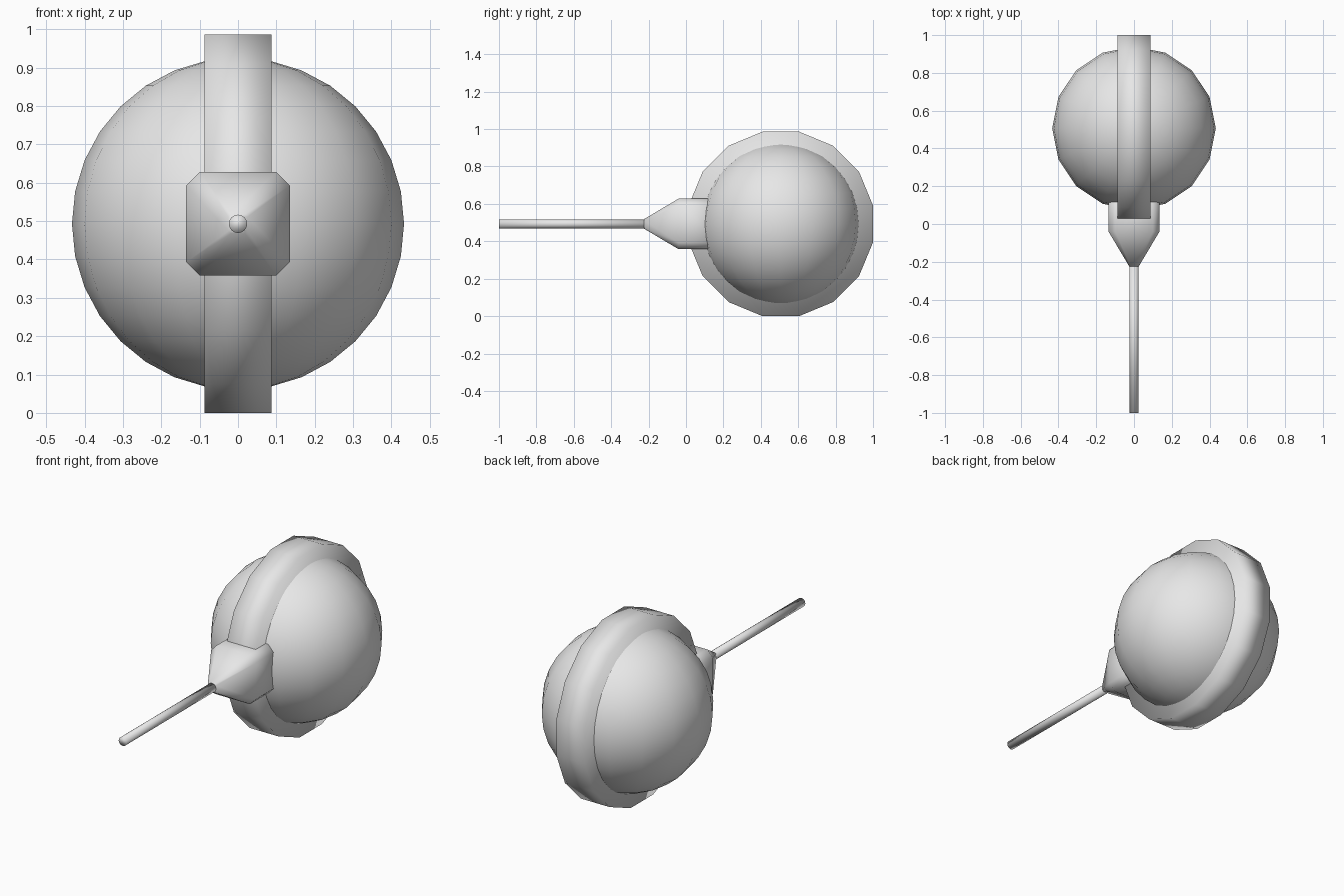
import bpy, bmesh, math
from mathutils import Matrix

cube = bpy.data.objects.get("Cube")
if cube:
    bpy.data.objects.remove(cube, do_unlink=True)

CY, CZ = 0.507, 0.493  # centre of the round body

grey = bpy.data.materials.new("plain_grey")
grey.use_nodes = True
grey.diffuse_color = (0.8, 0.8, 0.8, 1)
grey.node_tree.nodes["Principled BSDF"].inputs["Base Color"].default_value = (0.8, 0.8, 0.8, 1)


def add_part(name, bm):
    """Turn a bmesh into a fully smooth shaded grey object."""
    bmesh.ops.recalc_face_normals(bm, faces=bm.faces)
    for f in bm.faces:
        f.smooth = True
    mesh = bpy.data.meshes.new(name)
    bm.to_mesh(mesh)
    bm.free()
    mesh.materials.append(grey)
    obj = bpy.data.objects.new(name, mesh)
    bpy.context.collection.objects.link(obj)
    return obj


def add_cylinder(name, sides, radius, length, matrix):
    bm = bmesh.new()
    bmesh.ops.create_cone(bm, cap_ends=True, segments=sides, radius1=radius,
                          radius2=radius, depth=length, matrix=matrix)
    return add_part(name, bm)


# Round body
bm = bmesh.new()
bmesh.ops.create_uvsphere(bm, u_segments=16, v_segments=16, radius=0.433,
                          matrix=Matrix.Translation((0, CY, CZ)))
add_part("body_sphere", bm)

# Sixteen-sided band around the body, with flats at top, bottom, front and back
add_cylinder("body_band", 16, CZ / math.cos(math.pi / 16), 0.174,
             Matrix.Translation((0, CY, CZ)) @ Matrix.Rotation(math.pi / 2, 4, 'Y')
             @ Matrix.Rotation(math.pi / 16, 4, 'Z'))

# Barrel mount: chamfered square section that tapers toward the barrel
bm = bmesh.new()
rings = []
for y, half, flat in ((0.2, 0.135, 0.1), (-0.04, 0.135, 0.1), (-0.225, 0.025, 0.018)):
    section = [(half, -flat), (half, flat), (flat, half), (-flat, half),
               (-half, flat), (-half, -flat), (-flat, -half), (flat, -half)]
    rings.append([bm.verts.new((x, y, CZ + z)) for x, z in section])
for a, b in zip(rings, rings[1:]):
    for i in range(8):
        j = (i + 1) % 8
        bm.faces.new((a[i], a[j], b[j], b[i]))
bm.faces.new(rings[0])
bm.faces.new(rings[-1])
add_part("barrel_mount", bm)

# Thin barrel
add_cylinder("barrel", 16, 0.024, 0.8,
             Matrix.Translation((0, -0.6, CZ)) @ Matrix.Rotation(math.pi / 2, 4, 'X'))
